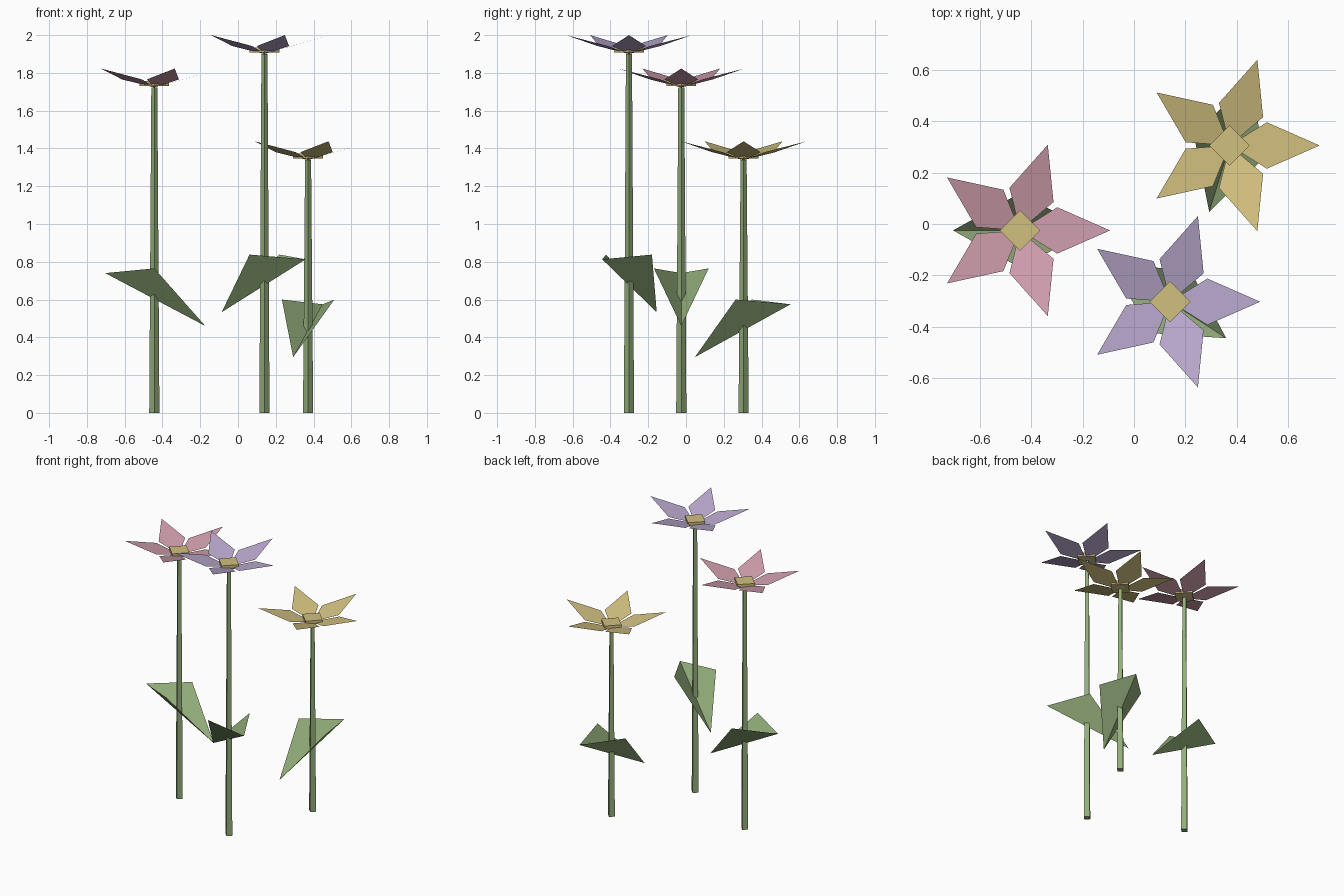
import bpy
import math
from mathutils import Matrix, Vector

if "Cube" in bpy.data.objects:
    bpy.data.objects.remove(bpy.data.objects["Cube"])


def material(name, rgb):
    """Flat colour from 0-255 display values."""
    mat = bpy.data.materials.new(name)
    mat.diffuse_color = [(c / 255) ** 2.2 for c in rgb] + [1]
    mat.use_nodes = True
    mat.node_tree.nodes["Principled BSDF"].inputs["Base Color"].default_value = mat.diffuse_color
    return mat


GREEN = material("leaf green", (146, 172, 122))
YELLOW = material("soft yellow", (208, 190, 126))
PINK = material("dusty pink", (206, 156, 171))
PURPLE = material("pale purple", (184, 167, 204))


def mesh_object(name, verts, faces, mat):
    mesh = bpy.data.meshes.new(name)
    mesh.from_pydata(verts, [], faces)
    mesh.materials.append(mat)
    obj = bpy.data.objects.new(name, mesh)
    bpy.context.collection.objects.link(obj)
    return obj


def prism(name, x, y, z0, z1, r0, r1, mat):
    """Four-sided column with its corners on the x and y axes."""
    bpy.ops.mesh.primitive_cone_add(vertices=4, radius1=r0, radius2=r1,
                                    depth=z1 - z0, location=(x, y, (z0 + z1) / 2))
    obj = bpy.context.object
    obj.name = name
    obj.data.materials.append(mat)


def flower(label, x, y, height, petal_mat, leaf_z, leaf_angle):
    base = Vector((x, y, 0))

    # Tapered stem and raised flower centre
    prism(label + "_stem", x, y, 0, height, 0.027, 0.016, GREEN)
    prism(label + "_center", x, y, height + 0.008, height + 0.035, 0.079, 0.079, YELLOW)

    # Five upturned kite petals
    kite = [Vector(p) for p in ((0, 0, 0), (0.145, -0.09, 0.042),
                                (0.35, 0, 0.1), (0.145, 0.09, 0.042))]
    verts, faces = [], []
    for i in range(5):
        turn = Matrix.Rotation(math.radians(72 * i), 3, 'Z')
        verts += [turn @ p + base + Vector((0, 0, height)) for p in kite]
        faces.append([4 * i + k for k in range(4)])
    mesh_object(label + "_petals", verts, faces, petal_mat)

    # Folded leaf: two triangles sharing a sloping crease through the stem
    turn = Matrix.Rotation(math.radians(leaf_angle), 3, 'Z')
    shape = ((-0.26, 0, 0.28), (0.27, 0, 0), (0, 0.145, 0.305), (0, -0.145, 0.305))
    verts = [turn @ Vector(p) + base + Vector((0, 0, leaf_z)) for p in shape]
    mesh_object(label + "_leaf", verts, [(0, 1, 2), (1, 0, 3)], GREEN)


flower("pink_flower", -0.443, -0.025, 1.723, PINK, 0.46, 0)
flower("purple_flower", 0.14, -0.302, 1.9, PURPLE, 0.533, 147)
flower("yellow_flower", 0.371, 0.305, 1.338, YELLOW, 0.295, -107)
